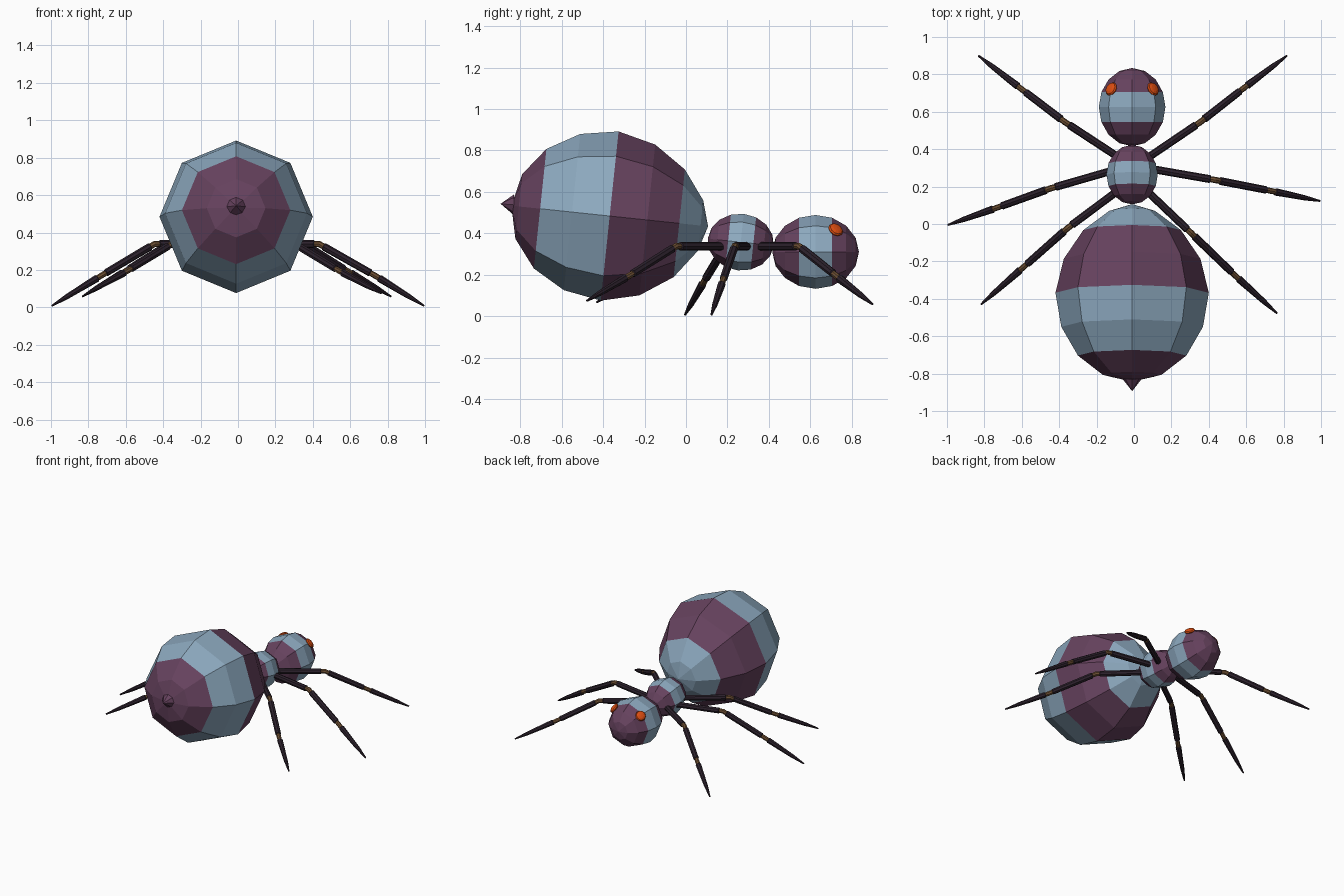
import bpy, bmesh, math
from mathutils import Vector, Matrix

if "Cube" in bpy.data.objects:
    bpy.data.objects.remove(bpy.data.objects["Cube"])


def material(name, r, g, b):
    lin = [((c / 255 + 0.055) / 1.055) ** 2.4 for c in (r, g, b)]
    m = bpy.data.materials.new(name)
    m.diffuse_color = (*lin, 1)
    m.use_nodes = True
    m.node_tree.nodes["Principled BSDF"].inputs["Base Color"].default_value = m.diffuse_color
    return m


BLUE = material("grey blue", 140, 168, 190)
PURPLE = material("dark plum", 102, 66, 94)
DARK = material("near black", 44, 33, 44)
BROWN = material("joint brown", 108, 78, 50)
ORANGE = material("eye orange", 218, 76, 16)
CX = -0.01  # body centre line


def finish(name, bm, mats, matrix=Matrix()):
    bmesh.ops.recalc_face_normals(bm, faces=bm.faces)
    me = bpy.data.meshes.new(name)
    bm.to_mesh(me)
    bm.free()
    for m in mats:
        me.materials.append(m)
    ob = bpy.data.objects.new(name, me)
    ob.matrix_world = matrix
    bpy.context.collection.objects.link(ob)
    return ob


def loft(bm, rings, band):
    """Join rings of vertices (single vertex = pole); band(i) gives the material."""
    for i, (a, b) in enumerate(zip(rings, rings[1:])):
        n = max(len(a), len(b))
        for k in range(n):
            j = (k + 1) % n
            vs = [a[k % len(a)], a[j % len(a)], b[j % len(b)], b[k % len(b)]]
            f = bm.faces.new(list(dict.fromkeys(vs)))
            f.material_index = band(i)


def body_part(name, centre, r, half_len, tilt, band, front=(1, 1, 1)):
    """Eight-sided ellipsoid along y, rings from back to front."""
    bm = bmesh.new()
    rings = [[bm.verts.new((0, -half_len, 0))]]
    for i in range(1, 8):
        a = math.pi * i / 8
        rr = r * math.sin(a) * (front[i - 5] if i > 4 else 1)
        rings.append([bm.verts.new((rr * math.sin(k * math.pi / 4), -half_len * math.cos(a),
                                    rr * math.cos(k * math.pi / 4))) for k in range(8)])
    rings.append([bm.verts.new((0, half_len, 0))])
    loft(bm, rings, band)
    m = Matrix.Translation(centre) @ Matrix.Rotation(math.radians(tilt), 4, 'X')
    return finish(name, bm, [BLUE, PURPLE], m)


# Striped body: abdomen, thorax, head
body_part("abdomen", (CX, -0.368, 0.484), 0.41, 0.477, -6,
          lambda i: 1 if i // 2 in (0, 2) else 0, (0.965, 0.9, 0.78))
body_part("thorax", (CX, 0.264, 0.358), 0.137, 0.16, -6, lambda i: 0 if i in (3, 4) else 1)
body_part("head", (CX, 0.625, 0.311), 0.178, 0.209, 0, lambda i: 0 if i in (3, 4) else 1)

# Stinger cone
bm = bmesh.new()
base = [bm.verts.new((CX + 0.05 * math.sin(k * math.pi / 4), -0.83,
                      0.538 + 0.05 * math.cos(k * math.pi / 4))) for k in range(8)]
loft(bm, [base, [bm.verts.new((CX, -0.894, 0.543))]], lambda i: 0)
bm.faces.new(base)
finish("stinger", bm, [PURPLE])

# Eyes: flattened balls lying on the head
for side, label in ((-1, "left"), (1, "right")):
    bm = bmesh.new()
    bmesh.ops.create_uvsphere(bm, u_segments=10, v_segments=6, radius=1)
    normal = Vector((3.5 * side, 2.3, 3.5))
    m = (Matrix.Translation((CX + side * 0.112, 0.722, 0.418))
         @ normal.to_track_quat('Z', 'Y').to_matrix().to_4x4()
         @ Matrix.Diagonal((0.038, 0.038, 0.016, 1)))
    bm.transform(m)
    finish(label + "_eye", bm, [ORANGE])


def leg(name, start, knee, ankle, tip):
    """Tube with brown joints at knee and ankle and a tapered foot."""
    s, k, a, t = map(Vector, (start, knee, ankle, tip))

    def near(p, q, d):
        return p + (q - p).normalized() * d

    path = [(s, 0.021), (near(k, s, 0.03), 0.021), (near(k, s, 0.026), 0.016), (k, 0.017),
            (near(k, a, 0.026), 0.016), (near(k, a, 0.03), 0.021),
            (near(a, k, 0.03), 0.02), (near(a, k, 0.026), 0.015), (a, 0.016),
            (near(a, t, 0.026), 0.015), (near(a, t, 0.03), 0.02),
            (near(t, a, 0.1), 0.014), (t, 0.005)]
    bm = bmesh.new()
    rings = []
    for i, (p, r) in enumerate(path):
        d = path[min(i + 1, len(path) - 1)][0] - path[max(i - 1, 0)][0]
        u = d.cross(Vector((0, 0, 1))).normalized()
        v = u.cross(d).normalized()
        rings.append([bm.verts.new(p + r * (u * math.cos(c * math.pi / 4) + v * math.sin(c * math.pi / 4)))
                      for c in range(8)])
    loft(bm, rings, lambda i: 1 if i in (2, 3, 7, 8) else 0)
    bm.faces.new(rings[0])
    bm.faces.new(rings[-1])
    finish(name, bm, [DARK, BROWN])


# Legs, each posed a little differently
Z = 0.338
leg("left_front_leg", (-0.08, 0.355, Z), (-0.37, 0.545, Z), (-0.60, 0.72, 0.195), (-0.832, 0.90, 0.058))
leg("right_front_leg", (0.06, 0.345, Z), (0.355, 0.545, Z), (0.585, 0.725, 0.195), (0.818, 0.90, 0.058))
leg("left_middle_leg", (-0.10, 0.29, Z), (-0.447, 0.19, Z), (-0.73, 0.088, 0.17), (-0.995, -0.005, 0.008))
leg("right_middle_leg", (0.09, 0.295, Z), (0.435, 0.235, Z), (0.732, 0.177, 0.17), (0.995, 0.123, 0.008))
leg("left_back_leg", (-0.07, 0.19, Z), (-0.355, -0.022, Z), (-0.59, -0.23, 0.195), (-0.818, -0.43, 0.068))
leg("right_back_leg", (0.05, 0.195, Z), (0.305, -0.048, Z), (0.54, -0.275, 0.195), (0.765, -0.478, 0.075))
